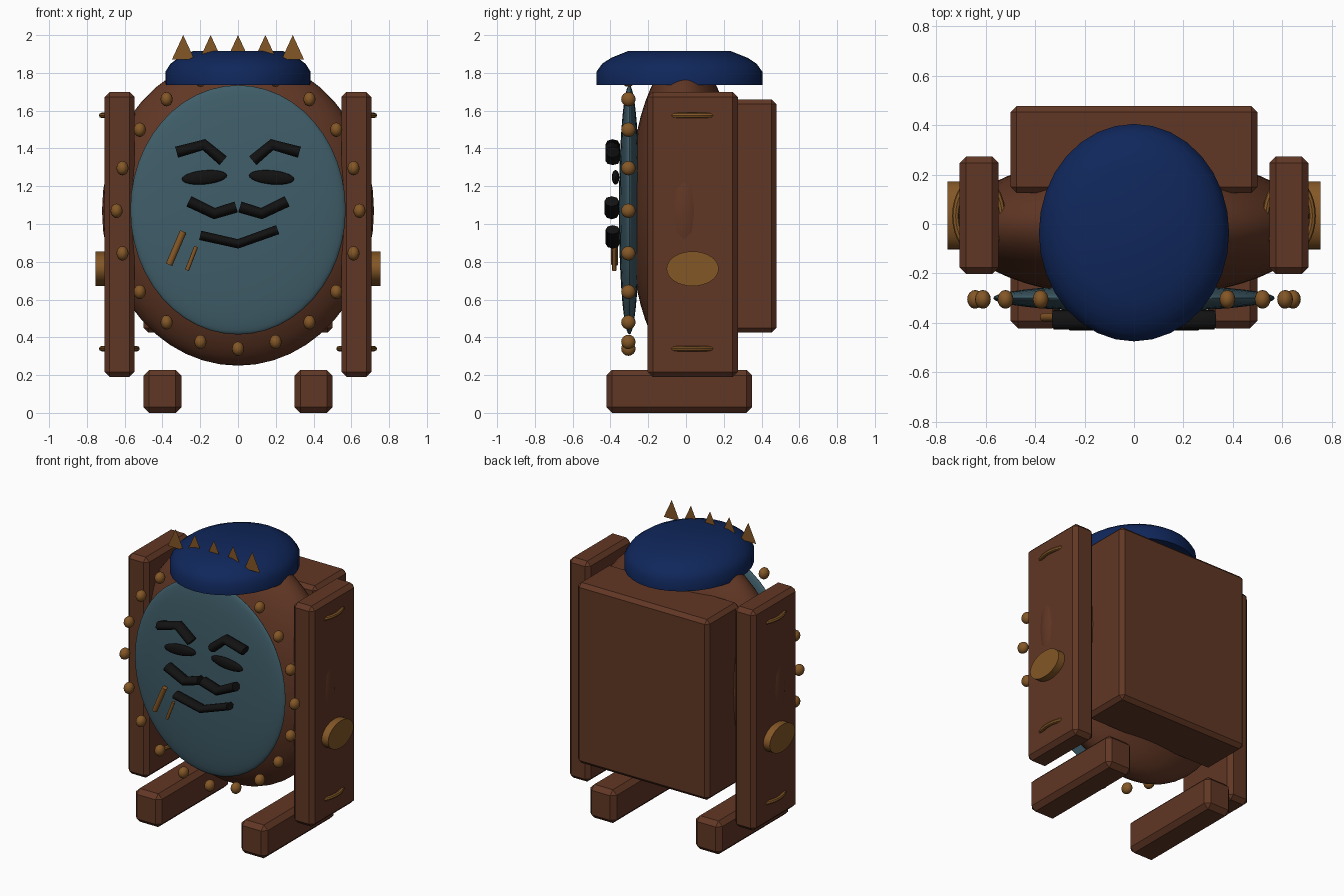
import bpy, bmesh, math
from mathutils import Matrix

if "Cube" in bpy.data.objects:
    bpy.data.objects.remove(bpy.data.objects["Cube"])


def material(name, rgb):
    m = bpy.data.materials.new(name)
    m.diffuse_color = (*rgb, 1)
    m.use_nodes = True
    m.node_tree.nodes["Principled BSDF"].inputs["Base Color"].default_value = m.diffuse_color
    return m


BROWN = material("wood brown", (0.12, 0.038, 0.018))
BLUE = material("navy blue", (0.005, 0.02, 0.105))
TEAL = material("slate teal", (0.05, 0.11, 0.14))
GOLD = material("dull gold", (0.23, 0.095, 0.02))
BLACK = material("black", (0.006, 0.006, 0.006))


def finish(name, bm, mat, smooth=False):
    bmesh.ops.recalc_face_normals(bm, faces=bm.faces)
    me = bpy.data.meshes.new(name)
    bm.to_mesh(me)
    bm.free()
    me.materials.append(mat)
    ob = bpy.data.objects.new(name, me)
    bpy.context.collection.objects.link(ob)
    if smooth:
        bpy.ops.object.select_all(action='DESELECT')
        ob.select_set(True)
        bpy.context.view_layer.objects.active = ob
        bpy.ops.object.shade_smooth_by_angle(angle=math.radians(40))
    return ob


def box(name, lo, hi, bevel, mat):
    bm = bmesh.new()
    size = [b - a for a, b in zip(lo, hi)]
    mid = [(a + b) / 2 for a, b in zip(lo, hi)]
    bmesh.ops.create_cube(bm, size=1, matrix=Matrix.Translation(mid) @ Matrix.Diagonal((*size, 1)))
    bmesh.ops.bevel(bm, geom=bm.edges[:], offset=bevel, segments=1, affect='EDGES')
    return finish(name, bm, mat)


def ellipsoid(name, loc, radii, mat, u=32, v=16, tilt=0):
    bm = bmesh.new()
    m = Matrix.Translation(loc) @ Matrix.Rotation(tilt, 4, 'Y') @ Matrix.Diagonal((*radii, 1))
    bmesh.ops.create_uvsphere(bm, u_segments=u, v_segments=v, radius=1, matrix=m)
    return finish(name, bm, mat, True)


def tube(name, pts, radius, y, mat, depth=1.3):
    """Bent stroke in the xz plane, stretched in depth."""
    cu = bpy.data.curves.new(name, 'CURVE')
    cu.dimensions = '3D'
    cu.bevel_depth = radius
    cu.bevel_resolution = 2
    cu.use_fill_caps = True
    sp = cu.splines.new('POLY')
    sp.points.add(len(pts) - 1)
    for p, (x, z) in zip(sp.points, pts):
        p.co = (x, 0, z, 1)
    ob = bpy.data.objects.new(name, cu)
    ob.location.y = y
    ob.scale.y = depth
    cu.materials.append(mat)
    bpy.context.collection.objects.link(ob)


# Round body and the face plate in front of it
ellipsoid("body", (0, -0.01, 1.07), (0.72, 0.29, 0.82), BROWN, 48, 24)
ellipsoid("face_plate", (0, -0.30, 1.075), (0.57, 0.055, 0.66), TEAL, 48, 24)

# Ring of studs around the face plate
for i in range(20):
    a = math.radians(18 * i)
    ellipsoid("stud", (0.643 * math.cos(a), -0.305, 1.07 + 0.73 * math.sin(a)),
              (0.032, 0.038, 0.038), GOLD, 16, 8)

# Back box
box("back_box", (-0.5, 0.125, 0.425), (0.5, 0.478, 1.66), 0.025, BROWN)

for s in (-1, 1):
    # Side posts and feet
    xs = sorted((s * 0.548, s * 0.706))
    box("side_post", (xs[0], -0.203, 0.19), (xs[1], 0.274, 1.70), 0.027, BROWN)
    xs = sorted((s * 0.30, s * 0.50))
    box("foot", (xs[0], -0.422, 0.005 - 0.005), (xs[1], 0.35, 0.228), 0.03, BROWN)

    # Oval knob through each post
    bm = bmesh.new()
    m = (Matrix.Translation((s * 0.64, 0.035, 0.763)) @ Matrix.Diagonal((1, 0.138, 0.092, 1))
         @ Matrix.Rotation(math.pi / 2, 4, 'Y'))
    bmesh.ops.create_cone(bm, cap_ends=True, segments=32, radius1=1, radius2=1, depth=0.23, matrix=m)
    finish("knob", bm, GOLD, True)

    # Oval rings passing through each post
    for z in (0.34, 1.575):
        bpy.ops.mesh.primitive_torus_add(location=(s * 0.628, 0.033, z), major_segments=32,
                                         minor_segments=8, major_radius=0.094, minor_radius=0.014)
        ring = bpy.context.object
        ring.name = "post_ring"
        ring.scale.y = 1.5
        ring.data.materials.append(GOLD)
        bpy.ops.object.shade_smooth_by_angle(angle=math.radians(40))

    # Brows, eyes and moustache
    tube("brow", [(s * 0.325, 1.38), (s * 0.18, 1.42), (s * 0.078, 1.335)], 0.03, -0.388, BLACK)
    ellipsoid("eye", (s * 0.178, -0.373, 1.247), (0.12, 0.02, 0.037), BLACK, 24, 12, s * 0.09)
    tube("moustache", [(s * 0.26, 1.12), (s * 0.125, 1.055), (s * 0.01, 1.09)], 0.03, -0.393, BLACK)

# Mouth and cheek marks
tube("mouth", [(-0.2, 0.94), (0, 0.895), (0.21, 0.97)], 0.025, -0.388, BLACK, 1.5)
tube("cheek_mark_large", [(-0.365, 0.785), (-0.29, 0.96)], 0.018, -0.378, GOLD, 1)
tube("cheek_mark_small", [(-0.27, 0.755), (-0.222, 0.88)], 0.011, -0.380, GOLD, 1)

# Oval cap built from stacked rings
bm = bmesh.new()
rings = []
for r, z in ((1, 1.735), (1, 1.805), (0.93, 1.848), (0.82, 1.88), (0.62, 1.915)):
    rings.append([bm.verts.new((0.385 * r * math.cos(t), -0.035 + 0.44 * r * math.sin(t), z))
                  for t in (2 * math.pi * k / 32 for k in range(32))])
for a, b in zip(rings, rings[1:]):
    for k in range(32):
        bm.faces.new((a[k], a[(k + 1) % 32], b[(k + 1) % 32], b[k]))
bm.faces.new(rings[0][::-1])
bm.faces.new(rings[-1])
finish("cap", bm, BLUE, True)

# Flat spikes standing on the front of the cap
for i in range(-2, 3):
    bm = bmesh.new()
    x = 0.145 * i
    bm.faces.new([bm.verts.new(p) for p in
                  ((x - 0.06, -0.26, 1.87), (x + 0.06, -0.26, 1.87), (x, -0.26, 2.0))])
    me_ob = finish("cap_spike", bm, GOLD)
    if me_ob.data.polygons[0].normal.y > 0:
        me_ob.data.flip_normals()
